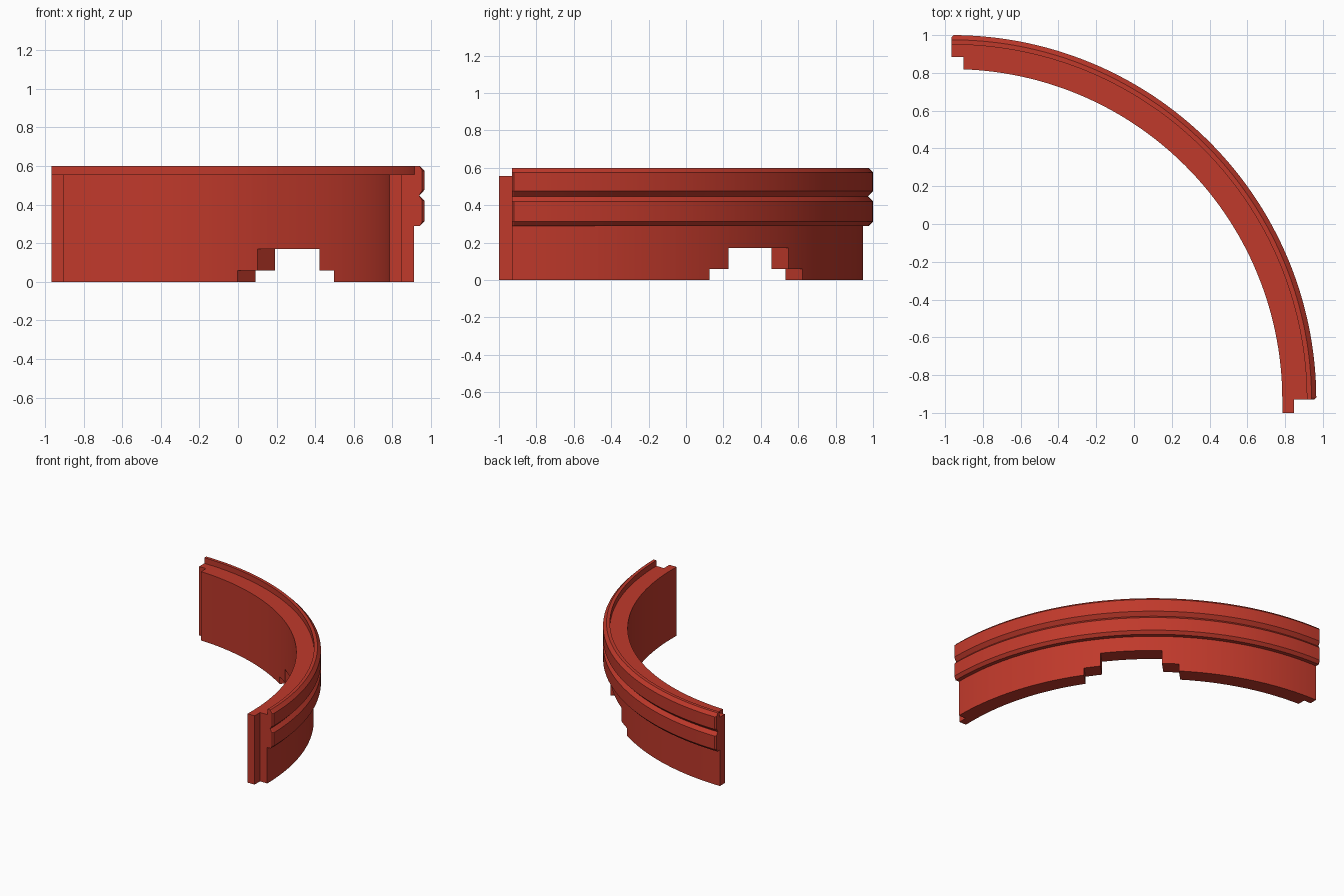
import bpy, bmesh, math
from mathutils import Matrix, Vector

if "Cube" in bpy.data.objects:
    bpy.data.objects.remove(bpy.data.objects["Cube"])

CX, CY = -0.965, -0.93      # centre of the quarter ring
R_IN, R_STEP, R_WALL, R_OUT = 1.75, 1.813, 1.877, 1.93
LEDGE, TOP = 0.555, 0.60
SEGMENTS = 60

red = bpy.data.materials.new("brick red")
red.diffuse_color = (0.527, 0.041, 0.024, 1.0)
red.use_nodes = True
red.node_tree.nodes["Principled BSDF"].inputs["Base Color"].default_value = red.diffuse_color


def make_object(name, bm):
    bmesh.ops.recalc_face_normals(bm, faces=bm.faces)
    mesh = bpy.data.meshes.new(name)
    bm.to_mesh(mesh)
    bm.free()
    obj = bpy.data.objects.new(name, mesh)
    bpy.context.collection.objects.link(obj)
    mesh.materials.append(red)
    return obj


def prism(name, outline, depth, matrix):
    """Extrude a flat outline along its local z, then place it."""
    bm = bmesh.new()
    face = bm.faces.new([bm.verts.new((x, y, 0)) for x, y in outline])
    out = bmesh.ops.extrude_face_region(bm, geom=[face])
    verts = [g for g in out["geom"] if isinstance(g, bmesh.types.BMVert)]
    bmesh.ops.translate(bm, verts=verts, vec=(0, 0, depth))
    bm.transform(matrix)
    return make_object(name, bm)


def rect(x0, y0, x1, y1):
    return [(x0, y0), (x1, y0), (x1, y1), (x0, y1)]


def combine(target, other, operation):
    mod = target.modifiers.new(operation.lower(), "BOOLEAN")
    mod.operation, mod.solver, mod.object = operation, "EXACT", other
    bpy.context.view_layer.objects.active = target
    bpy.ops.object.modifier_apply(modifier=mod.name)
    bpy.data.objects.remove(other)


# Cross-section (radius, height): wall, two outer bands with a V groove, raised rim
profile = [(R_IN, 0), (R_WALL, 0), (R_WALL, 0.29), (1.908, 0.29), (R_OUT, 0.313),
           (R_OUT, 0.42), (1.903, 0.447), (R_OUT, 0.475), (R_OUT, 0.575),
           (1.905, TOP), (1.88, TOP), (1.88, LEDGE), (R_IN, LEDGE)]

# Sweep through a quarter turn, with the band corners eased at both ends
ease = 0.011 / R_OUT
quarter = math.pi / 2
angles = [0, ease] + [quarter * i / SEGMENTS for i in range(1, SEGMENTS)] + [quarter - ease, quarter]
bm = bmesh.new()
rings = []
for a in angles:
    limit = 1.919 if a in (0, quarter) else R_OUT
    rings.append([bm.verts.new((CX + min(r, limit) * math.cos(a),
                                CY + min(r, limit) * math.sin(a), z)) for r, z in profile])
n = len(profile)
for r0, r1 in zip(rings, rings[1:]):
    for i in range(n):
        j = (i + 1) % n
        bm.faces.new((r0[i], r0[j], r1[j], r1[i]))
bm.faces.new(rings[0])
bm.faces.new(rings[-1])
wall = make_object("curved_wall", bm)

# Stepped opening under the middle, cut straight through along the diagonal
half = [(0.352, -0.1), (0.352, 0.06), (0.228, 0.06), (0.228, 0.17)]
outline = half + [(-x, z) for x, z in reversed(half)]
d = math.sqrt(0.5)
place = Matrix(((-d, 0, d, CX + 1.5 * d),
                (d, 0, d, CY + 1.5 * d),
                (0, 1, 0, 0),
                (0, 0, 0, 1)))
combine(wall, prism("opening_cutter", outline, 0.7, place), "DIFFERENCE")

# Joint rebate at the back end
rebate = prism("rebate_cutter", rect(CX - 0.1, CY + 1.6, CX + 0.062, CY + R_STEP),
               0.9, Matrix.Translation(Vector((0, 0, -0.1))))
combine(wall, rebate, "DIFFERENCE")

# Joint tongue at the front end
prism("joint_tongue", rect(CX + R_IN, -1.0, CX + R_STEP, CY + 0.005), LEDGE, Matrix())

# Smooth curves, crisp edges
bpy.ops.object.select_all(action="DESELECT")
wall.select_set(True)
bpy.context.view_layer.objects.active = wall
bpy.ops.object.shade_smooth_by_angle(angle=math.radians(20))
